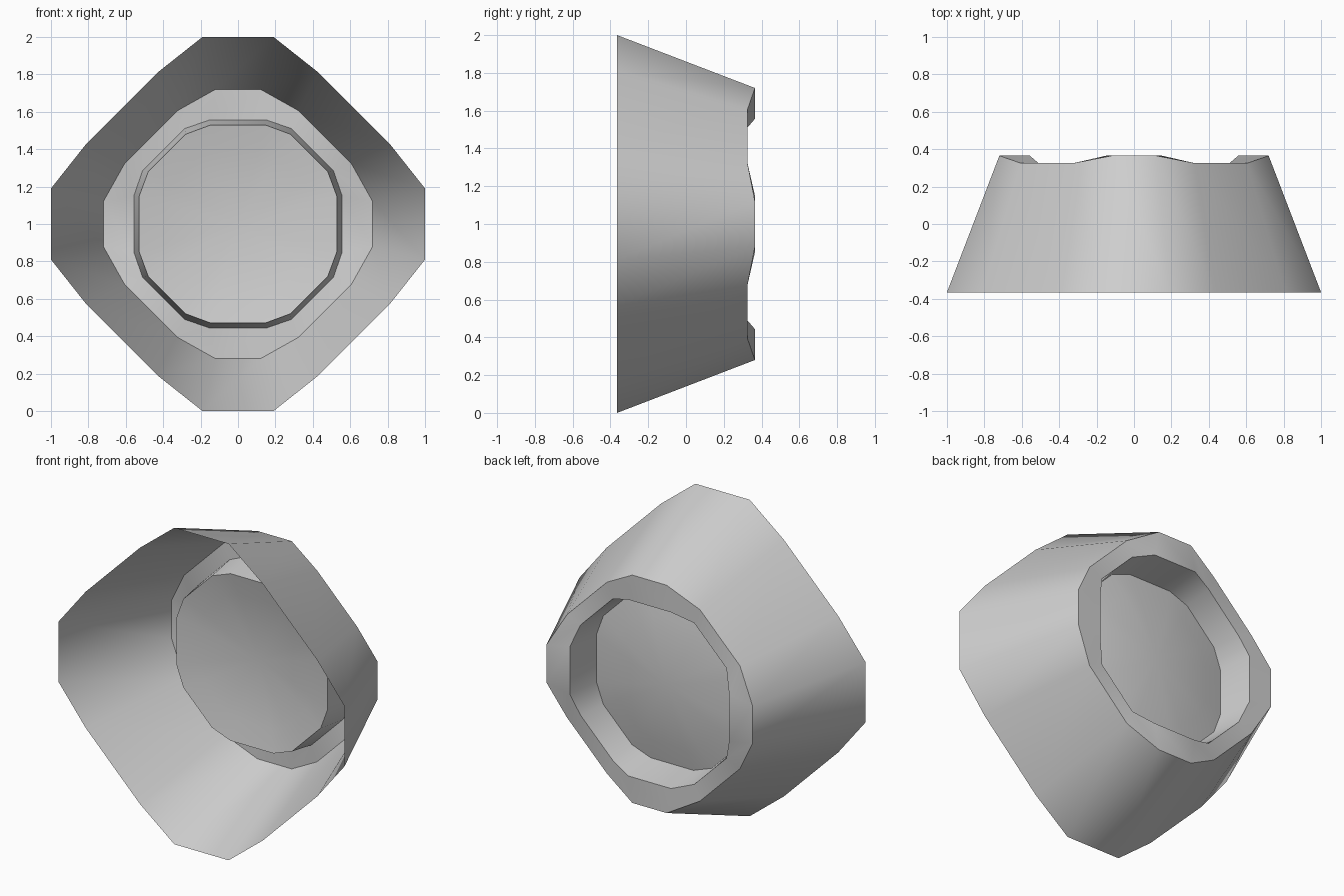
import bpy, bmesh, math

cube = bpy.data.objects.get("Cube")
if cube:
    bpy.data.objects.remove(cube)

grey = bpy.data.materials.new("plain grey")
grey.use_nodes = True
grey.diffuse_color = (0.62, 0.62, 0.62, 1)
grey.node_tree.nodes["Principled BSDF"].inputs["Base Color"].default_value = grey.diffuse_color


def loop(tip, shoulder, y_tip, y_shoulder):
    """Sixteen-point rounded diamond: two tips and two shoulders per quarter."""
    quarter = [(*tip[::-1], y_tip), (*shoulder[::-1], y_shoulder),
               (*shoulder, y_shoulder), (*tip, y_tip)]
    points = []
    for k in range(4):
        c, s = round(math.cos(k * math.pi / 2)), round(math.sin(k * math.pi / 2))
        points += [(u * c - v * s, y, 1 + u * s + v * c) for u, v, y in quarter]
    return points


def sheet(name, loops, pole=None, sharp=30):
    """Skin consecutive loops with quads and optionally close on a pole."""
    bm = bmesh.new()
    rings = [[bm.verts.new(p) for p in ring] for ring in loops]
    count = len(loops[0])
    for a, b in zip(rings, rings[1:]):
        for i in range(count):
            j = (i + 1) % count
            bm.faces.new((a[i], a[j], b[j], b[i]))
    if pole:
        tip = bm.verts.new(pole)
        for i in range(count):
            bm.faces.new((rings[-1][i], rings[-1][(i + 1) % count], tip))
    mesh = bpy.data.meshes.new(name)
    bm.to_mesh(mesh)
    bm.free()
    mesh.materials.append(grey)
    obj = bpy.data.objects.new(name, mesh)
    bpy.context.collection.objects.link(obj)
    bpy.ops.object.select_all(action='DESELECT')
    obj.select_set(True)
    bpy.context.view_layer.objects.active = obj
    bpy.ops.object.shade_smooth_by_angle(angle=math.radians(sharp))


front_edge = loop((0.19, 1.0), (0.43, 0.81), -0.365, -0.365)
back_edge = loop((0.12, 0.72), (0.325, 0.605), 0.365, 0.325)
well_edge = loop((0.15, 0.557), (0.285, 0.51), 0.365, 0.325)
plate_edge = loop((0.15, 0.528), (0.28, 0.48), 0.14, 0.14)

# Flared outer shell, open at the front
sheet("flared_shell", [front_edge, back_edge], sharp=50)
# Wavy rim around the back opening
sheet("back_rim", [back_edge, well_edge])
# Short tapering wall running forward from the rim
sheet("well_wall", [well_edge, plate_edge], sharp=50)


# Shallow dished plate closing the well
def dish(f):
    return [(x * f, 0.14 + 0.06 * (1 - f * f), 1 + (z - 1) * f) for x, y, z in plate_edge]


sheet("dished_plate", [dish(f) for f in (1, 0.75, 0.5, 0.25)], pole=(0, 0.2, 1))
